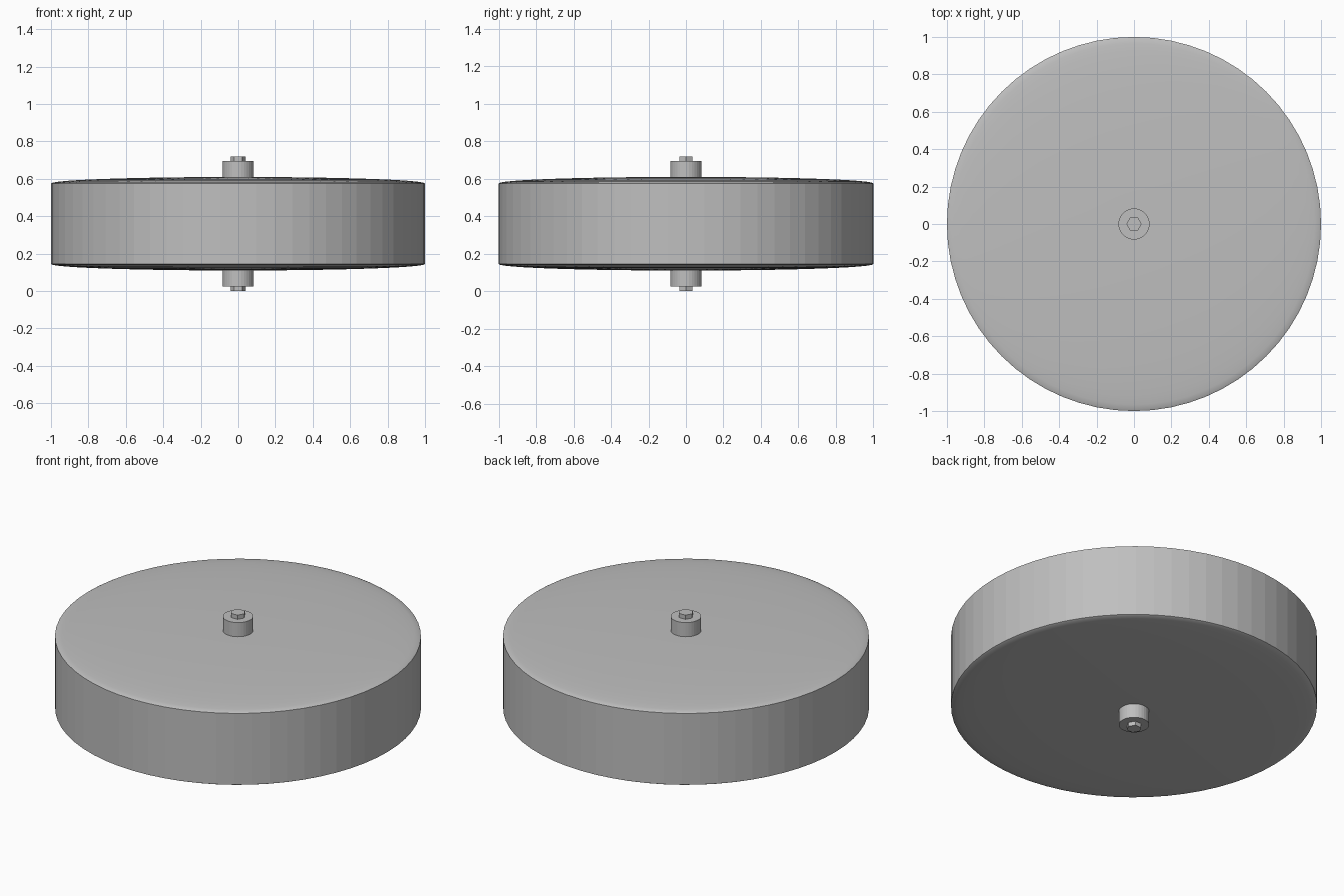
import bpy, bmesh, math

if "Cube" in bpy.data.objects:
    bpy.data.objects.remove(bpy.data.objects["Cube"])

grey = bpy.data.materials.new("grey metal")
grey.use_nodes = True
colour = (0.52, 0.52, 0.52, 1)
grey.diffuse_color = colour
grey.node_tree.nodes["Principled BSDF"].inputs["Base Color"].default_value = colour

MID = 0.36  # height of the mirror plane


def lathe(name, profile, sides, smooth_caps=False):
    """Close rings of (radius, height) into a solid of revolution."""
    bm = bmesh.new()
    rings = []
    for r, z in profile:
        rings.append([bm.verts.new((r * math.cos(2 * math.pi * i / sides),
                                    r * math.sin(2 * math.pi * i / sides), z))
                      for i in range(sides)])
    for a, b in zip(rings, rings[1:]):
        for i in range(sides):
            j = (i + 1) % sides
            bm.faces.new((a[i], a[j], b[j], b[i]))
    bm.faces.new(rings[0][::-1])
    bm.faces.new(rings[-1])
    bm.normal_update()
    for f in bm.faces:
        f.smooth = smooth_caps and abs(f.normal.z) > 0.5
    # keep the rims crisp where the dome meets the wall
    for e in bm.edges:
        if len(e.link_faces) == 2 and e.calc_face_angle() > math.radians(30):
            e.smooth = False
    mesh = bpy.data.meshes.new(name)
    bm.to_mesh(mesh)
    bm.free()
    mesh.materials.append(grey)
    obj = bpy.data.objects.new(name, mesh)
    bpy.context.collection.objects.link(obj)
    return obj


# Drum with shallow domed ends
WALL, DOME, STEPS = 0.215, 0.035, 12
upper = []
for k in range(STEPS):
    a = math.pi / 2 * k / STEPS
    upper.append((math.cos(a), WALL + DOME * math.sin(a)))
profile = [(r, MID - h) for r, h in reversed(upper)] + [(r, MID + h) for r, h in upper]
lathe("drum", profile, 64, smooth_caps=True)

# Collar and hexagonal axle end on each side
for side, label in ((1, "upper"), (-1, "lower")):
    for part, radius, start, end, sides in (("collar", 0.083, 0.23, 0.335, 32),
                                            ("hex_axle", 0.041, 0.32, 0.36, 6)):
        heights = sorted((MID + side * start, MID + side * end))
        lathe(f"{label}_{part}", [(radius, z) for z in heights], sides)
